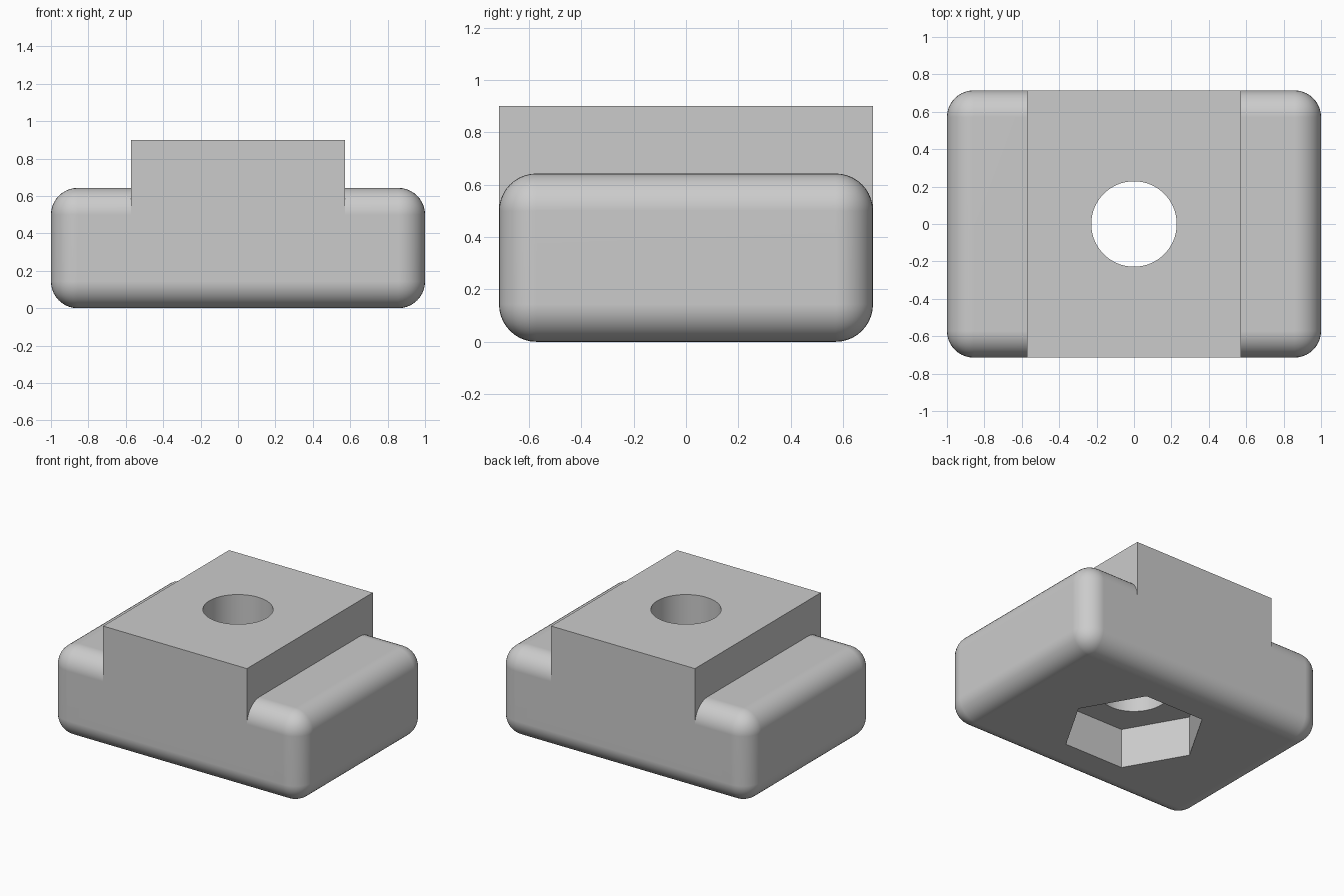
import bpy
import bmesh
import math
from mathutils import Matrix

cube = bpy.data.objects.get("Cube")
if cube:
    bpy.data.objects.remove(cube, do_unlink=True)

UNIT = 1 / 7            # one module of the part
WIDTH, DEPTH = 14 * UNIT, 10 * UNIT
BASE_TOP, BLOCK_TOP = 4.5 * UNIT, 6.3 * UNIT

grey = bpy.data.materials.new("plain grey")
grey.use_nodes = True
colour = (0.6, 0.6, 0.6, 1)
grey.diffuse_color = colour
grey.node_tree.nodes["Principled BSDF"].inputs["Base Color"].default_value = colour


def finish(name, bm):
    mesh = bpy.data.meshes.new(name)
    bm.to_mesh(mesh)
    bm.free()
    mesh.materials.append(grey)
    obj = bpy.data.objects.new(name, mesh)
    bpy.context.collection.objects.link(obj)
    return obj


def box(name, width, depth, bottom, top, radius=0):
    bm = bmesh.new()
    place = Matrix.Translation((0, 0, (bottom + top) / 2)) @ Matrix.Diagonal((width, depth, top - bottom, 1))
    bmesh.ops.create_cube(bm, size=1, matrix=place)
    if radius:
        bmesh.ops.bevel(bm, geom=bm.edges[:], offset=radius, segments=10,
                        profile=0.5, affect='EDGES')
    return finish(name, bm)


def prism(name, sides, radius, bottom, top):
    # first corner lies on the x axis
    bm = bmesh.new()
    ring = [bm.verts.new((radius * math.cos(math.tau * i / sides),
                          radius * math.sin(math.tau * i / sides), bottom))
            for i in range(sides)]
    face = bm.faces.new(ring)
    extruded = bmesh.ops.extrude_face_region(bm, geom=[face])["geom"]
    verts = [g for g in extruded if isinstance(g, bmesh.types.BMVert)]
    bmesh.ops.translate(bm, verts=verts, vec=(0, 0, top - bottom))
    bmesh.ops.recalc_face_normals(bm, faces=bm.faces[:])
    return finish(name, bm)


def combine(target, tool, operation):
    mod = target.modifiers.new(tool.name, 'BOOLEAN')
    mod.operation, mod.solver, mod.object = operation, 'EXACT', tool
    bpy.ops.object.modifier_apply(modifier=mod.name)
    bpy.data.objects.remove(tool, do_unlink=True)


# Rounded base carrying the raised sliding block
nut = box("slot_nut_body", WIDTH, DEPTH, 0, BASE_TOP, radius=UNIT)
bpy.ops.object.select_all(action='DESELECT')
bpy.context.view_layer.objects.active = nut
nut.select_set(True)
combine(nut, box("raised_block", 8 * UNIT, DEPTH, 2 * UNIT, BLOCK_TOP), 'UNION')

# Bolt hole and the hexagonal pocket underneath
combine(nut, prism("bolt_hole", 64, 1.6 * UNIT, -1, 2), 'DIFFERENCE')
combine(nut, prism("hex_pocket", 6, 3.3 * UNIT, -1, 2 * UNIT), 'DIFFERENCE')

# Smooth fillets, crisp edges, flat large faces
bpy.ops.object.shade_smooth_by_angle(angle=math.radians(30))
weighted = nut.modifiers.new("flat faces", 'WEIGHTED_NORMAL')
weighted.keep_sharp = True
